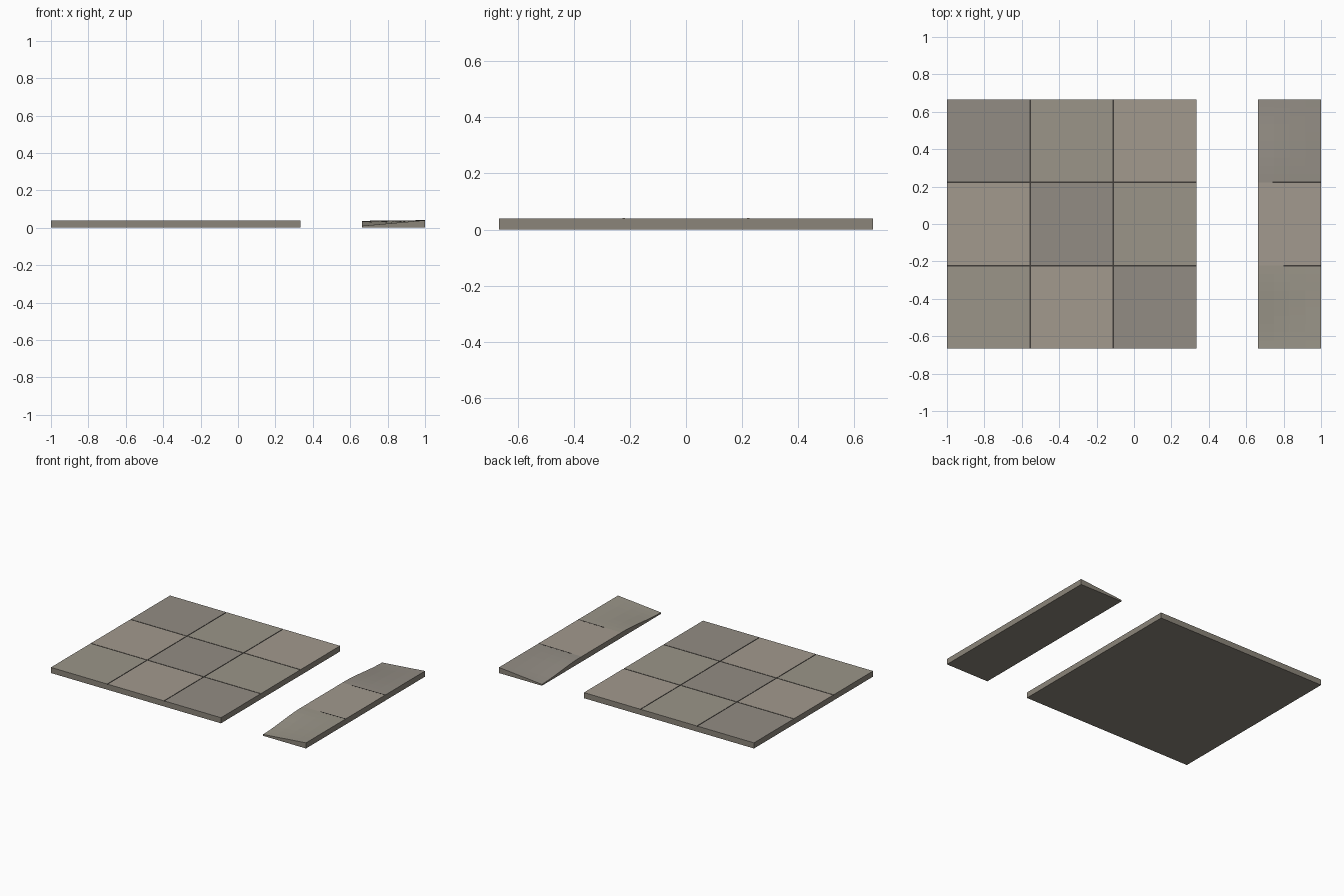
import bpy, bmesh

if "Cube" in bpy.data.objects:
    bpy.data.objects.remove(bpy.data.objects["Cube"])

def mat(name, rgb):
    m = bpy.data.materials.new(name)
    m.diffuse_color = (*rgb, 1)
    m.use_nodes = True
    m.node_tree.nodes["Principled BSDF"].inputs["Base Color"].default_value = m.diffuse_color
    return m

stones = [mat("stone_cool", (.29, .265, .23)), mat("stone_mid", (.325, .302, .25)),
          mat("stone_warm", (.36, .32, .27))]
side = mat("stone_side", (.26, .235, .195))
joint = mat("joint_dark", (.05, .045, .04))

TOP, HALF, TILE, GAP = 0.04, 2 / 3, 4 / 9, 0.008

def finish(name, bm, mats):
    bmesh.ops.recalc_face_normals(bm, faces=bm.faces)
    me = bpy.data.meshes.new(name)
    bm.to_mesh(me)
    bm.free()
    for m in mats:
        me.materials.append(m)
    ob = bpy.data.objects.new(name, me)
    bpy.context.collection.objects.link(ob)

def block(name, x0, x1, ys, z0, height, mats, xn=1):
    """Closed block whose top follows height(x, y); top faces use the first material."""
    bm = bmesh.new()
    xs = [x0 + (x1 - x0) * i / xn for i in range(xn + 1)]
    rows = [[bm.verts.new((x, y, height(x, y))) for x in xs] for y in ys]
    for a, b in zip(rows, rows[1:]):
        for i in range(xn):
            bm.faces.new((a[i], a[i + 1], b[i + 1], b[i]))
    rim = [e for e in bm.edges if e.is_boundary]
    ext = bmesh.ops.extrude_edge_only(bm, edges=rim)["geom"]
    for g in ext:
        if isinstance(g, bmesh.types.BMVert):
            g.co.z = z0
        elif isinstance(g, bmesh.types.BMFace):
            g.material_index = 1
    cap = [e for e in ext if isinstance(e, bmesh.types.BMEdge) and e.is_boundary]
    bmesh.ops.contextual_create(bm, geom=cap)
    finish(name, bm, mats)

def flat(z):
    return lambda x, y: z

# Flared strip: outer edge is low at both ends and rises to the middle
def flare(x, y):
    t = min(max((HALF - abs(y)) / 0.42, 0), 1)
    low = 0.01 + 0.027 * t * t * (3 - 2 * t)
    s = (x - 0.663) / (1 - 0.663)
    return low + (TOP - low) * s

# Square slab: body with thin tiles leaving dark joints
block("slab_body", -1, 1 / 3, (-HALF, HALF), 0, flat(TOP - 0.002), (joint, side))
for r in range(3):
    for c in range(3):
        x0 = -1 + c * TILE + (GAP / 2 if c else 0)
        x1 = -1 + (c + 1) * TILE - (GAP / 2 if c < 2 else 0)
        y1 = HALF - r * TILE - (GAP / 2 if r else 0)
        y0 = HALF - (r + 1) * TILE + (GAP / 2 if r < 2 else 0)
        block(f"tile_{r}_{c}", x0, x1, (y0, y1), TOP - 0.002, flat(TOP),
              (stones[(c - r) % 3], side))

# Strip sections
for r in range(3):
    y0 = HALF - (r + 1) * TILE
    ys = [y0 + TILE * i / 10 for i in range(11)]
    block(f"strip_section_{r}", 0.663, 1, ys, 0, flare, (stones[-r % 3], side), 4)

# Partial joints in the strip
for s, x0 in ((1, 0.74), (-1, 0.80)):
    y = s * TILE / 2
    block("strip_joint", x0, 1, (y - GAP / 2, y + GAP / 2), 0.03,
          lambda x, y: flare(x, y) + 0.0005, (joint, joint), 4)
